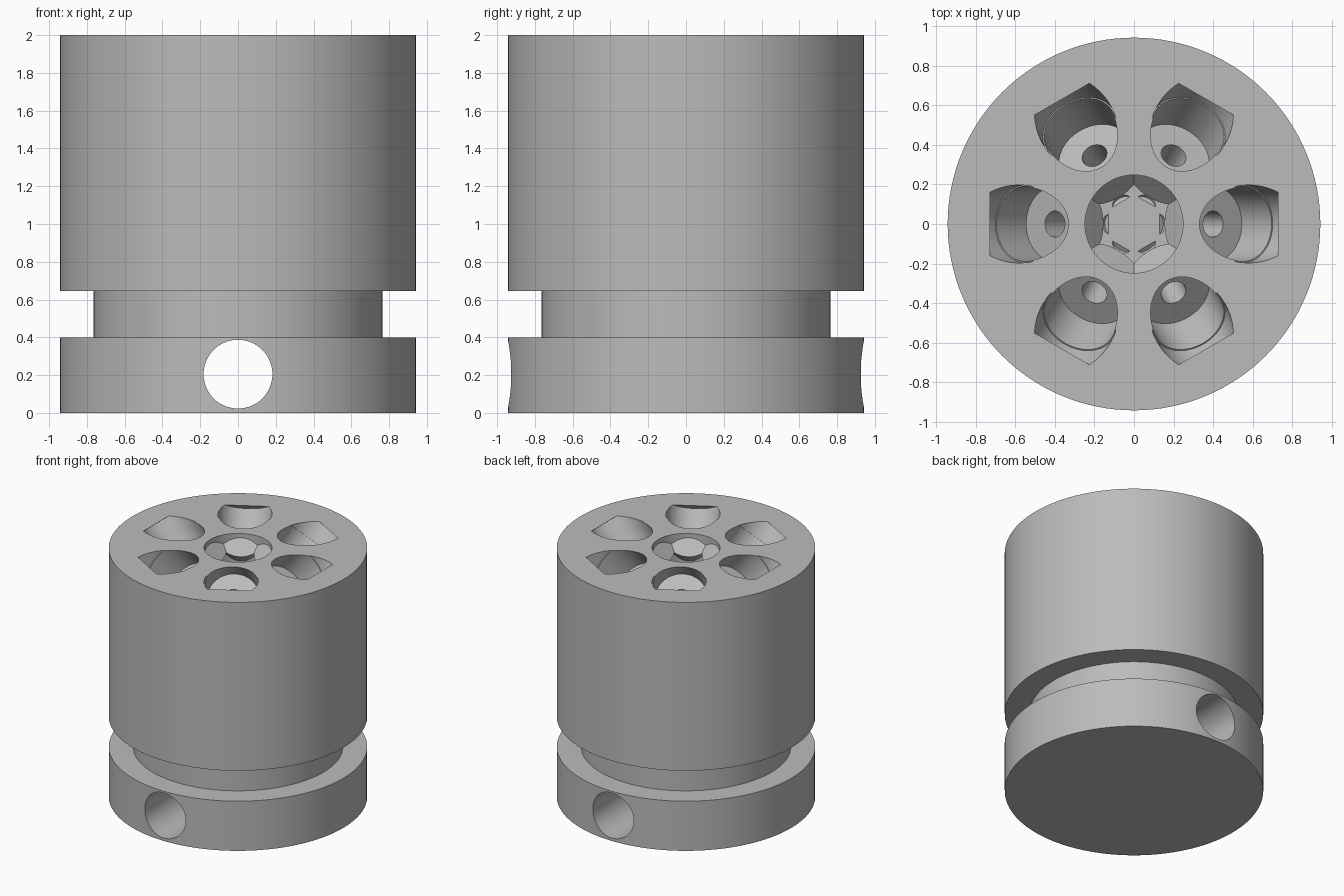
import bpy, bmesh, math
from mathutils import Vector, Matrix

if "Cube" in bpy.data.objects:
    bpy.data.objects.remove(bpy.data.objects["Cube"], do_unlink=True)

grey = bpy.data.materials.new("plain_grey")
grey.use_nodes = True
colour = (0.5, 0.5, 0.5, 1)
grey.diffuse_color = colour
grey.node_tree.nodes["Principled BSDF"].inputs["Base Color"].default_value = colour


def lathe(name, profile, matrix=None, steps=64):
    """Closed solid turned about z from (radius, height) points."""
    bm = bmesh.new()
    rings = []
    for r, z in profile:
        rings.append([bm.verts.new((r * math.cos(a), r * math.sin(a), z))
                      for a in (math.tau * i / steps for i in range(steps))])
    for low, high in zip(rings, rings[1:]):
        for i in range(steps):
            j = (i + 1) % steps
            bm.faces.new((low[i], low[j], high[j], high[i]))
    bm.faces.new(rings[0][::-1])
    bm.faces.new(rings[-1])
    bm.transform(matrix or Matrix())
    bmesh.ops.recalc_face_normals(bm, faces=bm.faces)
    mesh = bpy.data.meshes.new(name)
    bm.to_mesh(mesh)
    bm.free()
    mesh.materials.append(grey)
    obj = bpy.data.objects.new(name, mesh)
    bpy.context.collection.objects.link(obj)
    return obj


def cut(target, cutters):
    """Subtract each cutter, then drop it."""
    bpy.context.view_layer.objects.active = target
    for cutter in cutters:
        cutter.hide_render = True
        mod = target.modifiers.new("cut", "BOOLEAN")
        mod.operation, mod.solver, mod.object = "DIFFERENCE", "EXACT", cutter
        bpy.ops.object.modifier_apply(modifier=mod.name)
        bpy.data.objects.remove(cutter, do_unlink=True)


def tilted(angle, radius, height, lean):
    """Frame on a spoke, with its axis leaning outwards from vertical."""
    return (Matrix.Rotation(angle, 4, "Z") @ Matrix.Translation((radius, 0, height))
            @ Matrix.Rotation(lean, 4, "Y"))


spokes = [math.tau * i / 6 for i in range(6)]

# Turned body: base flange, neck groove and main barrel
body = lathe("body", [(0.943, 0), (0.943, 0.4), (0.765, 0.4),
                      (0.765, 0.645), (0.943, 0.645), (0.943, 2)], steps=128)

# Cross hole through the base
cross_hole = lathe("cross_hole", [(0.182, -1.2), (0.182, 1.2)],
                   Matrix.Translation((0, 0, 0.205)) @ Matrix.Rotation(math.pi / 2, 4, "X"))

# Slanted stepped pockets, each with a narrow drilled hole in its floor
pocket_profile = [(0.066, -0.75), (0.066, -0.28), (0.19, -0.28),
                  (0.19, -0.045), (0.197, -0.045), (0.197, 0.096)]
pockets = [lathe("pocket", pocket_profile, tilted(a, 0.58, 2, math.radians(40)))
           for a in spokes]

# Central bore, narrowed by six inward-sloping round seats
bore = lathe("central_bore", [(0.248, 1.4), (0.248, 2.1)])
seats = []
slope = math.radians(50)
for a in spokes:
    r = 0.155 + 0.19 * math.cos(slope)
    z = 1.855 + 0.19 * math.sin(slope)
    seats.append(lathe("seat", [(0.19, -0.25), (0.19, 0)], tilted(a, r, z, -slope)))
cut(bore, seats)

cut(body, [cross_hole] + pockets + [bore])

bpy.ops.object.select_all(action="DESELECT")
body.select_set(True)
bpy.context.view_layer.objects.active = body
bpy.ops.object.shade_smooth_by_angle(angle=math.radians(25))
